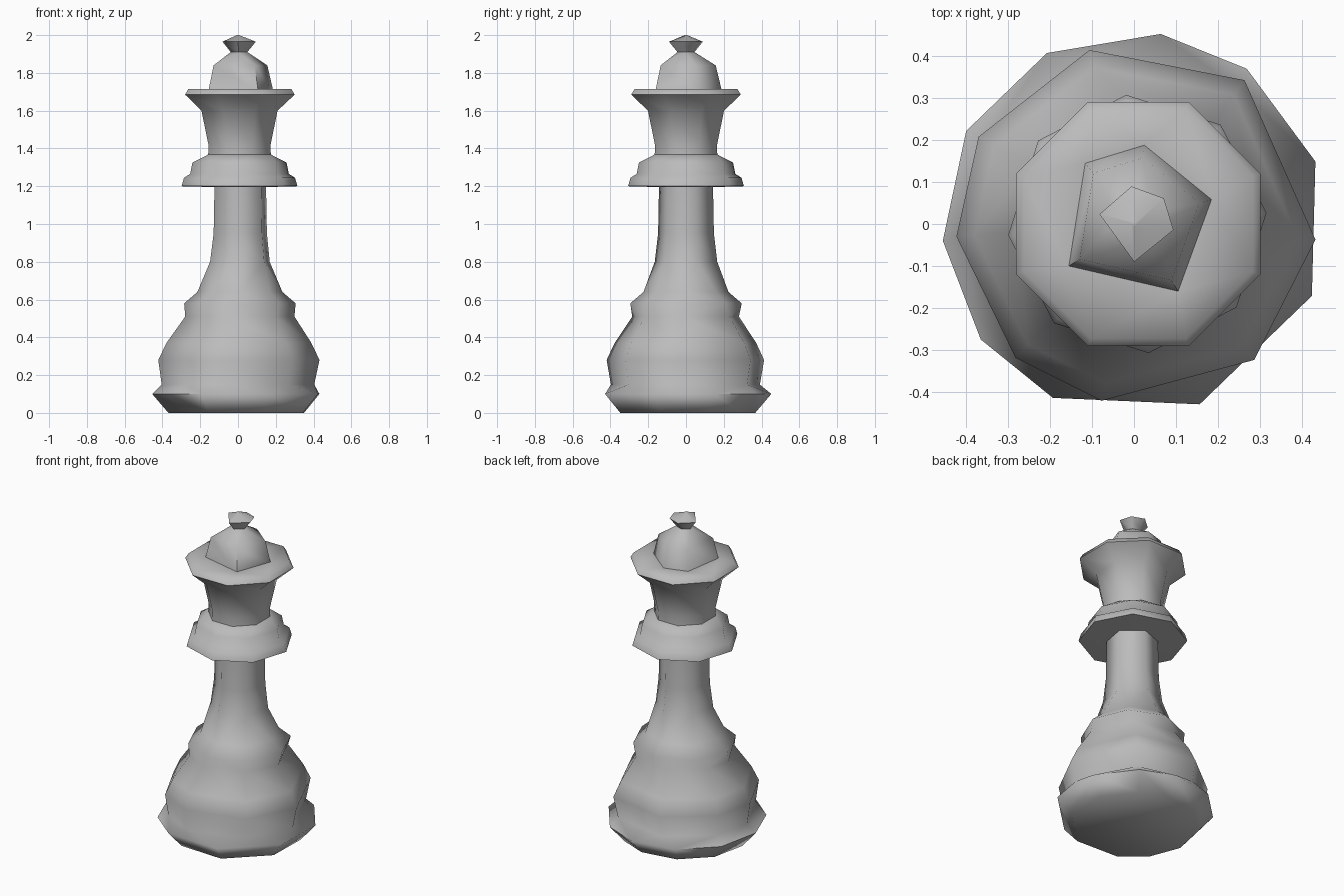
import bpy, bmesh
from math import radians, cos, sin, tau

if "Cube" in bpy.data.objects:
    bpy.data.objects.remove(bpy.data.objects["Cube"])

GREY = (0.5, 0.5, 0.5)
mat = bpy.data.materials.new("plain grey")
mat.use_nodes = True
mat.diffuse_color = (*GREY, 1)
mat.node_tree.nodes["Principled BSDF"].inputs["Base Color"].default_value = (*GREY, 1)


def even(sides, phase):
    """Evenly spaced corner angles in degrees."""
    return [phase + 360 * i / sides for i in range(sides)]


def bridge(bm, low, high):
    """Triangulated skin between two rings of (angle, vert), whatever their side counts."""
    start = min(range(len(high)), key=lambda k: abs((high[k][0] - low[0][0] + 180) % 360 - 180))
    a0, n, m = low[0][0], len(low), len(high)

    def turn(ring, k, base):
        j = base + k
        return ring[j % len(ring)][0] + 360 * (j // len(ring))

    shift = 360 * round((a0 - high[start][0]) / 360)
    i = j = 0
    while i < n or j < m:
        a, b = low[i % n][1], high[(start + j) % m][1]
        next_low = turn(low, i, 0) + turn(low, i + 1, 0)
        next_high = turn(high, j, start) + turn(high, j + 1, start) + 2 * shift
        if j == m or (i < n and next_low <= next_high):
            bm.faces.new((a, low[(i + 1) % n][1], b))
            i += 1
        else:
            bm.faces.new((a, high[(start + j + 1) % m][1], b))
            j += 1


def turned_part(name, rings, cap=True):
    """Loft of faceted rings: (height, radius, corner angles, x centre)."""
    bm = bmesh.new()
    loops = []
    for z, r, angles, cx in rings:
        loops.append([(a, bm.verts.new((cx + r * cos(radians(a)), r * sin(radians(a)), z)))
                      for a in sorted(angle % 360 for angle in angles)])
    for low, high in zip(loops, loops[1:]):
        bridge(bm, low, high)
    for ring in (loops[0], loops[-1]):
        bm.faces.new([v for _, v in ring])
    bmesh.ops.recalc_face_normals(bm, faces=bm.faces)
    mesh = bpy.data.meshes.new(name)
    bm.to_mesh(mesh)
    bm.free()
    mesh.materials.append(mat)
    obj = bpy.data.objects.new(name, mesh)
    bpy.context.collection.objects.link(obj)
    bpy.ops.object.select_all(action="DESELECT")
    obj.select_set(True)
    bpy.context.view_layer.objects.active = obj
    bpy.ops.object.shade_smooth_by_angle(angle=radians(75))
    return obj


# Uneven, hand-cut outlines
FOOT = [82, 54, 19, -22, -70, -115, -143, -175, 151, 117]
BELLY = [105, 53, -5, -49, -101, -132, -176, 151]
DOME = [84, 18, -58, -148, 130]
TIP = [97, 43, -9, -93, 165]
COLLAR = even(8, 5)
CROWN = even(8, 22.5)
STEM = even(6, 20)

# Foot, belly, shoulder and stem
turned_part("base_and_stem", [
    (0.0, 0.37, FOOT, 0),
    (0.1, 0.456, FOOT, 0),
    (0.15, 0.405, BELLY, 0),
    (0.28, 0.428, BELLY, 0.005),
    (0.37, 0.385, BELLY, 0.005),
    (0.51, 0.29, BELLY, 0.01),
    (0.58, 0.295, even(8, 0), 0.01),
    (0.64, 0.225, even(8, 0), 0.01),
    (0.8, 0.168, STEM, 0.01),
    (0.95, 0.15, STEM, 0.012),
    (1.21, 0.145, STEM, 0.012)])

# Stepped collar and flared crown
turned_part("collar", [
    (1.195, 0.13, STEM, 0.01),
    (1.2, 0.308, COLLAR, 0.008),
    (1.245, 0.295, COLLAR, 0.008),
    (1.265, 0.262, COLLAR, 0.008),
    (1.325, 0.25, COLLAR, 0.008),
    (1.37, 0.175, CROWN, 0.008)])
turned_part("crown", [
    (1.34, 0.18, CROWN, 0.008),
    (1.42, 0.178, CROWN, 0.008),
    (1.6, 0.218, CROWN, 0.008),
    (1.685, 0.314, CROWN, 0.01),
    (1.715, 0.295, CROWN, 0.01),
    (1.715, 0.19, DOME, 0.005)])

# Dome and pointed finial
turned_part("dome_and_finial", [
    (1.7, 0.192, DOME, 0.005),
    (1.84, 0.158, DOME, 0.005),
    (1.91, 0.045, TIP, 0.005),
    (1.965, 0.09, TIP, 0.005),
    (2.0, 0.006, TIP, 0)])
